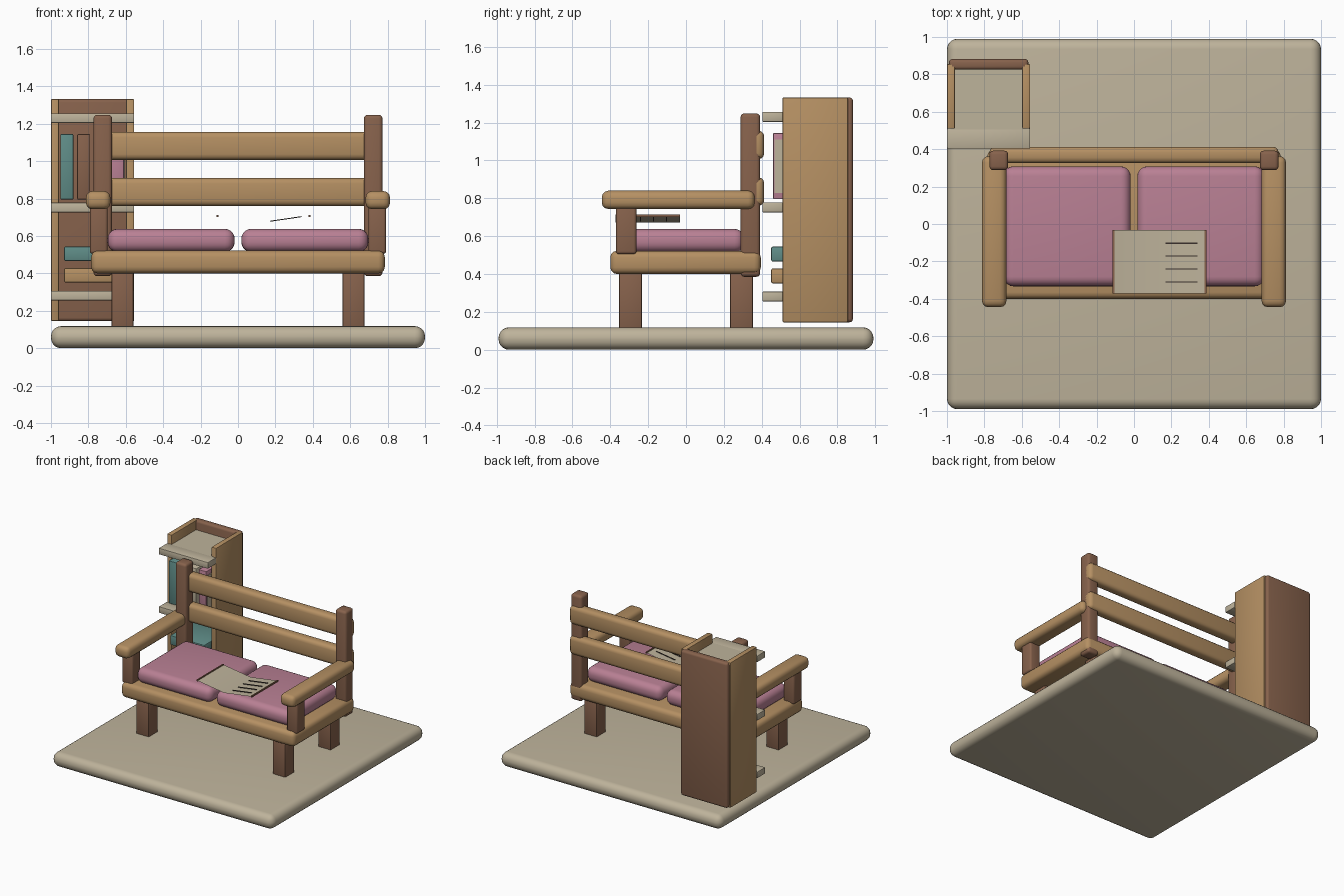
import bpy, bmesh, math
from mathutils import Vector

if "Cube" in bpy.data.objects:
    bpy.data.objects.remove(bpy.data.objects["Cube"])


def srgb(r, g, b):
    f = lambda c: c / 12.92 if c <= 0.04045 else ((c + 0.055) / 1.055) ** 2.4
    return tuple(f(c / 255) for c in (r, g, b)) + (1.0,)


def material(name, *rgb):
    m = bpy.data.materials.new(name)
    m.diffuse_color = srgb(*rgb)
    m.use_nodes = True
    m.node_tree.nodes["Principled BSDF"].inputs["Base Color"].default_value = m.diffuse_color
    return m


WOOD = material("light wood", 181, 144, 99)
BROWN = material("dark wood", 135, 98, 76)
CREAM = material("cream", 190, 179, 155)
PINK = material("pink fabric", 185, 128, 148)
TEAL = material("teal", 95, 140, 135)
INK = material("dark ink", 55, 46, 42)


def finish(name, bm, mat):
    me = bpy.data.meshes.new(name)
    bm.to_mesh(me)
    bm.free()
    me.materials.append(mat)
    me.shade_smooth()
    me.set_sharp_from_angle(angle=math.radians(40))
    ob = bpy.data.objects.new(name, me)
    bpy.context.collection.objects.link(ob)
    return ob


def box(name, x, y, z, mat, bevel=0.0, seg=3):
    """Rounded box from (min, max) ranges."""
    bm = bmesh.new()
    bmesh.ops.create_cube(bm, size=1)
    for v in bm.verts:
        v.co = Vector([(r[0] + r[1]) / 2 + c * (r[1] - r[0]) for r, c in zip((x, y, z), v.co)])
    if bevel:
        bmesh.ops.bevel(bm, geom=bm.edges[:], offset=bevel, segments=seg,
                        profile=0.5, affect='EDGES', clamp_overlap=True)
    return finish(name, bm, mat)


def pair(name, x, y, z, mat, bevel=0.0, seg=3):
    """The same box on the right and mirrored on the left."""
    box(name + "_right", x, y, z, mat, bevel, seg)
    box(name + "_left", (-x[1], -x[0]), y, z, mat, bevel, seg)


# Rug base
box("rug", (-1, 1), (-0.99, 0.99), (0, 0.118), CREAM, 0.055, 5)

# Bench frame
box("seat", (-0.785, 0.785), (-0.4, 0.395), (0.4, 0.522), WOOD, 0.035)
pair("front_leg", (0.56, 0.675), (-0.353, -0.232), (0.1, 0.43), BROWN, 0.008, 2)
pair("rear_leg", (0.56, 0.675), (0.232, 0.353), (0.1, 0.43), BROWN, 0.008, 2)
pair("back_post", (0.673, 0.773), (0.288, 0.392), (0.385, 1.248), BROWN, 0.02)
for label, z in (("lower", 0.835), ("upper", 1.082)):
    box(label + "_back_slat", (-0.773, 0.773), (0.325, 0.413), (z - 0.075, z + 0.075), WOOD, 0.03)
pair("armrest", (0.682, 0.813), (-0.445, 0.363), (0.743, 0.84), WOOD, 0.035)
pair("arm_post", (0.697, 0.792), (-0.37, -0.262), (0.505, 0.76), BROWN, 0.015)

# Cushions
pair("cushion", (0.018, 0.697), (-0.333, 0.308), (0.515, 0.638), PINK, 0.052, 5)

# Open book: two thin pages in a shallow V
FOLD, LOW, HIGH = 0.136, 0.671, 0.707
Y0, Y1, HALF = -0.372, -0.031, 0.246
bm = bmesh.new()
rows = [[bm.verts.new((FOLD + s * HALF, y, HIGH if s else LOW)) for s in (-1, 0, 1)]
        for y in (Y0, Y1)]
for i in range(2):
    bm.faces.new((rows[0][i], rows[0][i + 1], rows[1][i + 1], rows[1][i]))
finish("open_book_pages", bm, CREAM)
for label, s in (("left", -1), ("right", 1)):
    x = FOLD + s * HALF
    box("page_edge_" + label, (x - 0.005, x + 0.005), (Y0, Y1), (HIGH - 0.006, HIGH + 0.006), BROWN)

# Ruled lines on the right page
for i in range(4):
    ob = box(f"page_line_{i + 1}", (-0.086, 0.086), (-0.003, 0.003), (-0.002, 0.003), INK)
    slope = (HIGH - LOW) / HALF
    ob.rotation_euler.y = -math.atan(slope)
    ob.location = (0.255, -0.103 - i * 0.069, LOW + (0.255 - FOLD) * slope + 0.002)

# Bookcase
CX0, CX1 = -1.0, -0.555
box("bookcase_back", (CX0 + 0.01, CX1 - 0.01), (0.825, 0.882), (0.145, 1.332), BROWN, 0.018)
for label, x in (("left", CX0), ("right", CX1 - 0.043)):
    box("bookcase_side_" + label, (x, x + 0.043), (0.51, 0.855), (0.145, 1.332), WOOD, 0.006, 2)
for i, z in enumerate((0.281, 0.752, 1.23)):
    # Deep front lip covers the side panels, the rear part fits between them
    box(f"shelf_{i + 1}_front", (CX0, CX1), (0.403, 0.511), (z - 0.026, z + 0.026), CREAM, 0.005, 2)
    box(f"shelf_{i + 1}_rear", (CX0 + 0.02, CX1 - 0.02), (0.5, 0.84), (z - 0.026, z + 0.026), CREAM)

# Upright books
for i, mat in enumerate((TEAL, BROWN, CREAM, PINK)):
    x = -0.95 + i * 0.09
    box(f"upright_book_{i + 1}", (x, x + 0.07), (0.46, 0.79), (0.795, 1.145), mat, 0.006, 2)
box("upright_book_panel", (-0.611, -0.604), (0.468, 0.782), (0.828, 1.11), CREAM)

# Stacked books
for i, (z, mat) in enumerate(((0.39, WOOD), (0.505, TEAL))):
    box(f"stacked_book_{i + 1}", (-0.93, -0.62), (0.45, 0.78), (z - 0.039, z + 0.039), mat, 0.008, 2)
